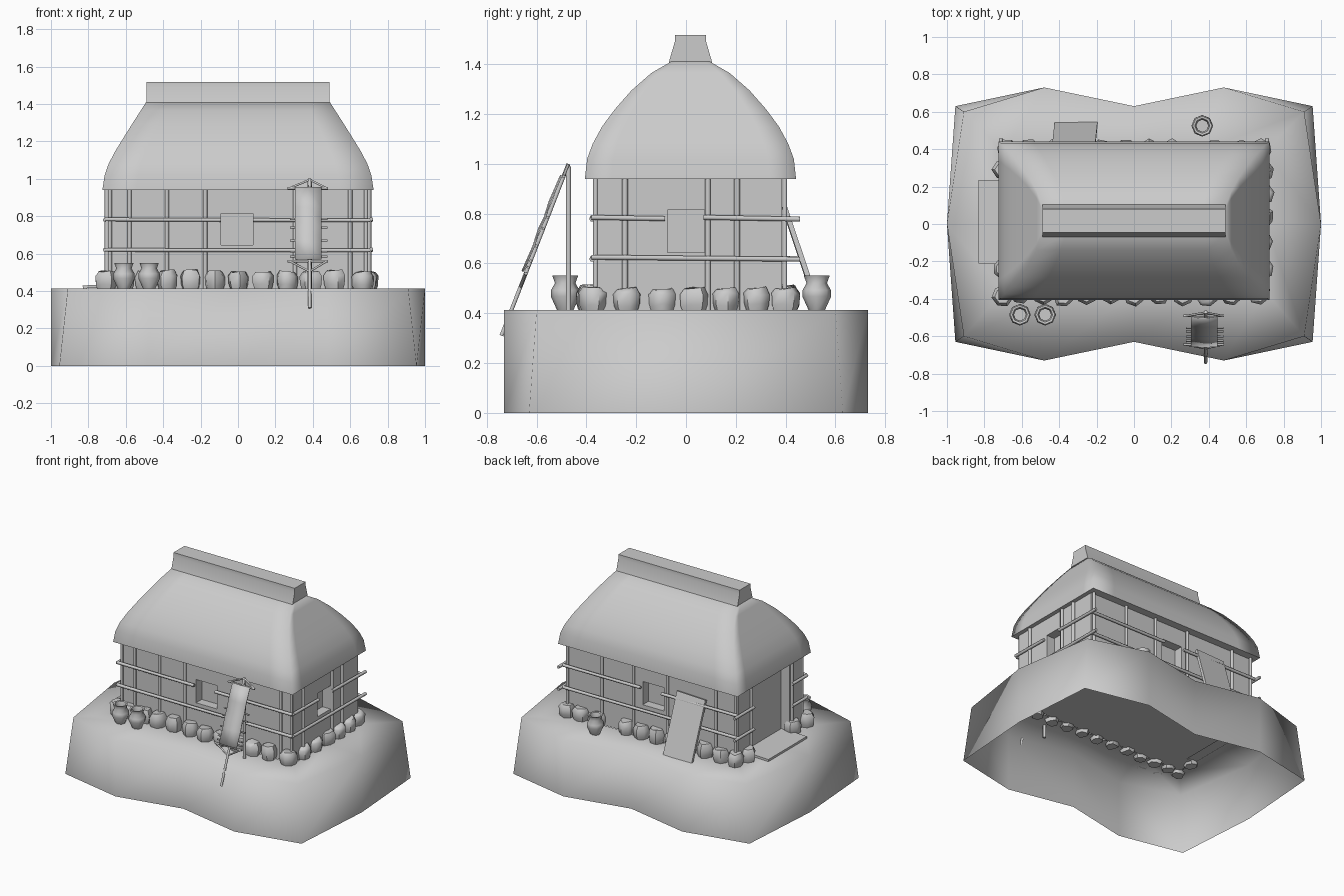
import bpy, bmesh, math, random
from mathutils import Vector

if "Cube" in bpy.data.objects:
    bpy.data.objects.remove(bpy.data.objects["Cube"])
random.seed(4)
G = 0.413            # ground level on top of the mound
CY = 0.018           # centre of the house in y


def make(name, verts, faces, smooth=True, angle=None):
    me = bpy.data.meshes.new(name)
    me.from_pydata([tuple(v) for v in verts], [], faces)
    ob = bpy.data.objects.new(name, me)
    bpy.context.collection.objects.link(ob)
    for p in me.polygons:
        p.use_smooth = smooth
    if angle:
        bpy.ops.object.select_all(action='DESELECT')
        ob.select_set(True)
        bpy.context.view_layer.objects.active = ob
        bpy.ops.object.shade_smooth_by_angle(angle=math.radians(angle))
    return ob


def loft(rings):
    n = len(rings[0])
    verts = [v for r in rings for v in r]
    faces = [(k * n + i, k * n + (i + 1) % n, (k + 1) * n + (i + 1) % n, (k + 1) * n + i)
             for k in range(len(rings) - 1) for i in range(n)]
    return verts, faces


def box(name, lo, hi):
    x0, y0, z0 = lo
    x1, y1, z1 = hi
    v, f = loft([[(x0, y0, z), (x1, y0, z), (x1, y1, z), (x0, y1, z)] for z in (z0, z1)])
    return make(name, v, f + [(3, 2, 1, 0), (4, 5, 6, 7)], False)


def stick(name, a, b, r=0.011, n=6):
    a, b = Vector(a), Vector(b)
    q = (b - a).to_track_quat('Z', 'Y')
    ring = [q @ Vector((r * math.cos(2 * math.pi * i / n), r * math.sin(2 * math.pi * i / n), 0))
            for i in range(n)]
    v, f = loft([[a + p for p in ring], [b + p for p in ring]])
    return make(name, v, f + [tuple(range(n))[::-1], tuple(range(n, 2 * n))], angle=65)


# Mound: wavy outline, open below, softly shaded
def outline(cx, cy, z):
    q = [(1, 0), (cx, cy), (0.48, 0.73), (0, 0.63), (-0.48, 0.73), (-cx, cy),
         (-1, 0), (-cx, -cy), (-0.48, -0.73), (0, -0.63), (0.48, -0.73), (cx, -cy)]
    return [(x, y, z) for x, y in q]


inner = [(0.70, CY), (0.70, 0.39), (0.35, 0.39), (0, 0.39), (-0.35, 0.39), (-0.70, 0.39),
         (-0.70, CY), (-0.70, -0.36), (-0.35, -0.36), (0, -0.36), (0.35, -0.36), (0.70, -0.36)]
v, f = loft([outline(0.955, 0.63, 0), outline(0.91, 0.60, G), [(x, y, G) for x, y in inner]])
make("mound", v, f)

# Walls with shallow window recesses and a door recess on the left
walls = box("walls", (-0.695, -0.355, G), (0.695, 0.385, 0.96))
cuts = [("front_window", (-0.09, -0.5, 0.645), (0.08, -0.29, 0.815)),
        ("back_window", (-0.09, 0.32, 0.645), (0.08, 0.5, 0.815)),
        ("right_window", (0.63, -0.075, 0.645), (0.8, 0.075, 0.815)),
        ("door", (-0.8, -0.20, 0.40), (-0.63, 0.22, 0.93))]
for nm, lo, hi in cuts:
    c = box(nm + "_cutter", lo, hi)
    c.hide_render = True
    c.hide_viewport = True
    m = walls.modifiers.new(nm, 'BOOLEAN')
    m.operation, m.solver, m.object = 'DIFFERENCE', 'EXACT', c

# Thatched roof: rectangular rings narrowing to the ridge
prof = [(0.725, 0.424, 0.94), (0.713, 0.415, 1.02), (0.692, 0.393, 1.08), (0.655, 0.355, 1.15),
        (0.612, 0.303, 1.22), (0.565, 0.237, 1.295), (0.52, 0.157, 1.365), (0.49, 0.075, 1.412)]


def rect(a, b, z, k=8):
    c = [(-a, -b), (a, -b), (a, b), (-a, b)]
    return [(c[i][0] + (c[(i + 1) % 4][0] - c[i][0]) * t / k,
             CY + c[i][1] + (c[(i + 1) % 4][1] - c[i][1]) * t / k, z)
            for i in range(4) for t in range(k)]


v, f = loft([rect(*p) for p in prof])
n = len(v)
top = tuple(range(n - 32, n))
v += rect(*prof[0], 1)
make("thatch_roof", v, f + [top, (n + 3, n + 2, n + 1, n)])

# Ridge cap: flared below, upright above
v, f = loft([[(-0.49, CY - b, z), (0.49, CY - b, z), (0.49, CY + b, z), (-0.49, CY + b, z)]
             for b, z in ((0.087, 1.408), (0.063, 1.49), (0.063, 1.518))])
make("ridge_cap", v, f + [(3, 2, 1, 0), (8, 9, 10, 11)], angle=40)

# Wall posts
FY, BY, SX = -0.363, 0.397, 0.70
for x in (-0.685, -0.58, -0.38, -0.175, 0.305, 0.60, 0.685):
    stick("front_post", (x, FY, G), (x, FY, 0.95))
for x in (0.68, 0.40, 0.145, -0.13, -0.52, -0.68):
    stick("back_post", (x, BY, G), (x, BY, 0.95))
for y in (-0.245, 0.088, 0.205):
    stick("right_post", (SX, y, G), (SX, y, 0.95), 0.013)
for y in (-0.225, 0.245):
    stick("left_post", (-SX, y, G), (-SX, y, 0.95), 0.013)

# Wall rails, interrupted at windows and door
for y, nm in ((FY - 0.014, "front_rail"), (BY + 0.014, "back_rail")):
    stick(nm, (-0.71, y, 0.62), (0.705, y, 0.617))
    stick(nm, (-0.71, y, 0.783), (-0.09, y, 0.78))
    stick(nm, (0.08, y, 0.78), (0.705, y, 0.778))
X = SX + 0.012
stick("right_rail", (X, -0.38, 0.625), (X, 0.457, 0.617))
stick("right_rail", (X, -0.38, 0.785), (X, -0.085, 0.78))
stick("right_rail", (X, 0.07, 0.785), (X, 0.457, 0.778))
for z in (0.62, 0.78):
    stick("left_rail", (-X, -0.38, z), (-X, -0.21, z))
    stick("left_rail", (-X, 0.23, z), (-X, 0.457, z))


# Foundation stones: lumpy seven-sided blocks
def stone(x, y):
    a0, h = random.uniform(0, 6), random.uniform(0.085, 0.1)
    rad = [random.uniform(0.052, 0.064) for _ in range(7)]
    rings = []
    for z, s in ((-0.02, 0.7), (0.02, 0.95), (0.065, 1.0), (h, 0.72)):
        rings.append([(x + s * rad[i] * math.cos(a0 + i * math.tau / 7),
                       y + s * rad[i] * math.sin(a0 + i * math.tau / 7),
                       G + z + random.uniform(-0.006, 0.006)) for i in range(7)])
    v, f = loft(rings)
    make("foundation_stone", v, f + [(6, 5, 4, 3, 2, 1, 0), tuple(range(21, 28))], angle=50)


for x in (-0.70, -0.61, -0.49, -0.375, -0.255, -0.12, 0.005, 0.135, 0.26, 0.39, 0.52, 0.67):
    stone(x, -0.378 + random.uniform(-0.008, 0.008))
for y in (-0.235, -0.095, 0.035, 0.16, 0.285):
    stone(0.69, y)
for x in (0.68, 0.57, 0.43, 0.20, 0.08, -0.04, -0.17, -0.30, -0.43, -0.56, -0.68):
    stone(x, 0.395)
for y in (-0.24, 0.29):
    stone(-0.70, y)

# Clay jars with open mouths
for x, y in ((-0.61, -0.485), (-0.475, -0.485), (0.365, 0.525)):
    v, f = loft([[(x + r * math.cos(i * math.tau / 8), y + r * math.sin(i * math.tau / 8), G + z)
                  for i in range(8)] for r, z in
                 ((0.033, 0), (0.058, 0.055), (0.057, 0.08), (0.041, 0.108), (0.052, 0.138),
                  (0.040, 0.136), (0.032, 0.108), (0.035, 0.06))])
    make("jar", v, f + [tuple(range(7, -1, -1)), tuple(range(56, 64))], angle=50)

# Plank leaning on the back wall and slab at the door
p = box("leaning_plank", (-0.115, -0.01, 0), (0.115, 0.01, 0.44))
p.location = (-0.31, 0.535, G - 0.005)
p.rotation_euler = (math.radians(18.5), math.radians(-2), 0)
d = box("door_slab", (-0.11, -0.222, -0.008), (0.11, 0.222, 0.008))
d.location = (-0.72, 0.012, G + 0.013)
d.rotation_euler = (0, math.radians(-2), 0)

# Drying rack: upright, leaning pole, hexagonal frame, rungs and hide
RX = 0.383


def lean(x, z, off=0.0):
    return (x, -0.472 - (1.0 - z) * 0.39 - off, z)


stick("rack_upright", (RX, -0.472, 0.32), (RX, -0.472, 0.99), 0.012)
stick("rack_leaning_pole", lean(RX, 0.31), lean(RX, 1.0), 0.009)
for z0, z1 in ((0.95, 0.995), (0.56, 0.505)):
    stick("rack_crossbar", lean(0.265, z0), lean(0.48, z0), 0.007)
    for x in (0.275, 0.475):
        stick("rack_brace", lean(x, z0), lean(RX, z1), 0.006)
for z in (0.785, 0.74, 0.67, 0.61, 0.585):
    stick("rack_rung", lean(0.277, z), lean(0.478, z), 0.006)
v, f = [], []
zs = [0.955, 0.85, 0.785, 0.74, 0.67, 0.57]
for k, z in enumerate(zs):
    o = 0.012 + (0.005 if k % 2 else 0)
    v += [lean(0.305, z, o), lean(0.375, z, o + 0.004), lean(0.447, z, o)]
for k in range(len(zs) - 1):
    for i in range(2):
        a = 3 * k + i
        f.append((a, a + 3, a + 4, a + 1))
hide = make("stretched_hide", v, f)
m = hide.modifiers.new("thickness", 'SOLIDIFY')
m.thickness = 0.006
